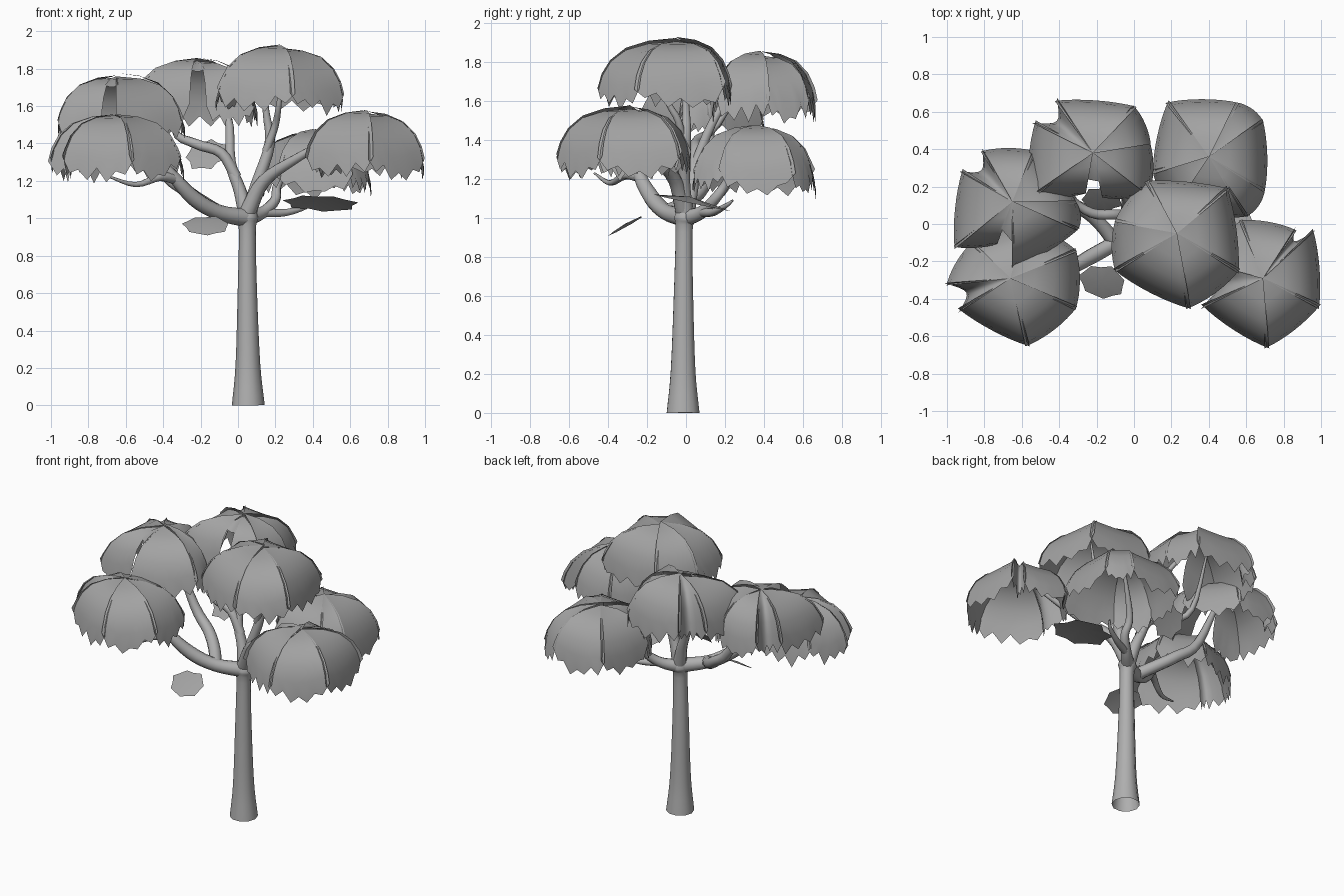
import bpy, math, random
from mathutils import Vector
random.seed(4)


def grey(name, v):
    m = bpy.data.materials.new(name)
    m.diffuse_color = (v, v, v, 1)
    return m


BARK, LEAF = grey("bark", 0.43), grey("leaf", 0.37)


def mesh_object(name, verts, faces, mat):
    me = bpy.data.meshes.new(name)
    me.from_pydata(verts, [], faces)
    me.materials.append(mat)
    me.update()
    ob = bpy.data.objects.new(name, me)
    bpy.context.collection.objects.link(ob)
    for p in me.polygons:
        p.use_smooth = True
    return ob


def limb(name, path, sides=10, steps=4):
    """Tapered open tube through (x, y, z, radius) points, smoothly interpolated."""
    p = [Vector(q) for q in path]
    p = [2 * p[0] - p[1]] + p + [2 * p[-1] - p[-2]]
    pts = []
    for i in range(1, len(p) - 2):
        a, b, c, d = p[i - 1:i + 3]
        for s in range(steps):
            t = s / steps
            pts.append(0.5 * (2 * b + (c - a) * t + (2 * a - 5 * b + 4 * c - d) * t * t
                              + (3 * b - a - 3 * c + d) * t ** 3))
    pts.append(p[-2])
    verts, faces = [], []
    side = Vector((1, 0.02, 0))
    for i, q in enumerate(pts):
        tan = (pts[min(i + 1, len(pts) - 1)] - pts[max(i - 1, 0)]).to_3d().normalized()
        side = (side - tan * side.dot(tan)).normalized()
        up = tan.cross(side)
        for k in range(sides):
            a = 2 * math.pi * k / sides
            verts.append(q.to_3d() + (side * math.cos(a) + up * math.sin(a)) * max(q[3], 0.004))
    for i in range(len(pts) - 1):
        for k in range(sides):
            k2 = (k + 1) % sides
            faces.append((i * sides + k, i * sides + k2, (i + 1) * sides + k2, (i + 1) * sides + k))
    return mesh_object(name, verts, faces, BARK)


# dome section: fraction of radius, drop below apex
SECTION = [(0.0, 0.0), (0.35, 0.014), (0.64, 0.055), (0.84, 0.13), (0.95, 0.215), (1.0, 0.295)]
FOLD, GAP = "fold", "gap"


def canopy(name, apex, outline):
    """Open dome of leaf panels; FOLD insets the next panel, GAP leaves its rim open."""
    ax, ay, az = apex
    pts = [p for p in outline if not isinstance(p, str)]
    kinds = [outline[(i + 1) % len(outline)] for i, p in enumerate(outline) if not isinstance(p, str)]
    verts, faces = [], []
    n = 8
    for a, b, kind in zip(pts, pts[1:] + pts[:1], kinds):
        lift = random.uniform(-0.008, 0.02)
        m = 3 if kind == GAP else len(SECTION)
        swell = {FOLD: -0.9, GAP: 0.0}.get(kind, 0.24)
        base = len(verts)
        for j in range(n + 1):
            t = -0.04 + 1.08 * j / n
            bulge = 1 + swell * t * (1 - t)
            dx = (a[0] + (b[0] - a[0]) * t - ax) * bulge
            dy = (a[1] + (b[1] - a[1]) * t - ay) * bulge
            jag = (0.03 if j % 2 else -0.015) + random.uniform(-0.02, 0.025)
            depth = 0.86 + 0.8 * t * (1 - t)
            for i, (r, drop) in enumerate(SECTION[:m]):
                d = drop * depth + (jag if i == len(SECTION) - 1 else 0)
                verts.append((ax + dx * r, ay + dy * r, az - d + lift * (1 - 0.5 * r)))
        for j in range(n):
            for i in range(m - 1):
                q = base + j * m + i
                faces.append((q, q + 1, q + m + 1, q + m))
    return mesh_object(name, verts, faces, LEAF)


def leaf(name, centre, along, across, crown=0.012):
    """Single loose leaf card with a ragged outline."""
    c, u, v = Vector(centre), Vector(along), Vector(across)
    ring = []
    for k in range(14):
        a = 2 * math.pi * k / 14
        r = random.uniform(1.0, 1.12) if k % 2 else random.uniform(0.8, 0.95)
        ring.append(c + (u * math.cos(a) + v * math.sin(a)) * r)
    return mesh_object(name, [c + Vector((0, 0, crown))] + ring,
                       [(0, k + 1, (k + 1) % 14 + 1) for k in range(14)], LEAF)


# trunk
limb("trunk", [(0.055, -0.015, 0, 0.088), (0.053, -0.015, 0.22, 0.066), (0.05, -0.013, 0.6, 0.052),
               (0.05, -0.01, 0.93, 0.045), (0.05, -0.005, 1.0, 0.058), (0.05, 0, 1.06, 0.035)])

# branches
limb("branch_front_left", [(0.06, 0, 1.0, 0.05), (-0.1, -0.1, 1.03, 0.042), (-0.24, -0.18, 1.11, 0.042),
                           (-0.38, -0.25, 1.26, 0.03), (-0.64, -0.28, 1.52, 0.01)])
limb("twig_front_left", [(-0.33, -0.23, 1.21, 0.03), (-0.42, -0.31, 1.22, 0.022),
                         (-0.55, -0.39, 1.18, 0.014), (-0.71, -0.47, 1.23, 0.005)])
limb("branch_left", [(-0.1, -0.1, 1.03, 0.04), (-0.18, 0.0, 1.08, 0.038), (-0.28, 0.08, 1.15, 0.036),
                     (-0.42, 0.12, 1.28, 0.03), (-0.62, 0.12, 1.72, 0.01)])
limb("branch_back", [(0.05, 0, 1.0, 0.045), (0.01, 0.03, 1.15, 0.034), (-0.04, 0.06, 1.3, 0.028),
                     (-0.055, 0.17, 1.55, 0.02), (-0.18, 0.38, 1.8, 0.008)])
limb("branch_back_left", [(-0.01, 0.04, 1.22, 0.03), (-0.09, 0.05, 1.35, 0.028), (-0.23, 0.06, 1.4, 0.026),
                          (-0.34, 0.16, 1.48, 0.018), (-0.3, 0.36, 1.8, 0.006)])
limb("branch_centre", [(0.05, 0, 1.0, 0.045), (0.1, -0.01, 1.18, 0.033), (0.17, 0.0, 1.4, 0.028),
                       (0.15, 0.0, 1.57, 0.018), (0.13, -0.02, 1.85, 0.006)])
limb("twig_centre", [(0.15, -0.01, 1.36, 0.022), (0.2, -0.04, 1.5, 0.019),
                     (0.22, -0.1, 1.62, 0.014), (0.25, -0.12, 1.86, 0.006)])
limb("branch_right", [(0.05, -0.01, 1.03, 0.045), (0.14, -0.06, 1.2, 0.036), (0.33, -0.17, 1.33, 0.024),
                      (0.66, -0.28, 1.52, 0.008)])
limb("branch_back_right", [(0.05, 0, 1.0, 0.045), (0.13, 0.08, 1.03, 0.033), (0.2, 0.15, 1.1, 0.027),
                           (0.22, 0.22, 1.2, 0.022), (0.38, 0.35, 1.44, 0.008)])
limb("twig_back_right", [(0.13, 0.08, 1.03, 0.026), (0.25, 0.14, 1.03, 0.02),
                         (0.36, 0.2, 1.06, 0.013), (0.4, 0.24, 1.09, 0.006)])

# leaf canopies, outlines traced in plan
canopy("canopy_front_left", (-0.66, -0.29, 1.55),
       [(-0.31, -0.14), (-0.31, -0.45), (-0.57, -0.65), (-0.93, -0.46), FOLD,
        (-1.0, -0.32), (-0.87, -0.1), (-0.58, 0.0)])
canopy("canopy_left", (-0.65, 0.12, 1.76),
       [(-0.31, 0.12), (-0.53, 0.39), (-0.81, 0.39), FOLD, (-0.92, 0.28),
        (-0.96, -0.12), (-0.74, -0.11), GAP, (-0.64, -0.23), (-0.3, -0.03)])
canopy("canopy_back", (-0.22, 0.38, 1.84),
       [(-0.16, 0.14), (0.08, 0.16), (0.09, 0.42), (0.0, 0.63), (-0.41, 0.66), FOLD,
        (-0.53, 0.54), (-0.56, 0.14), (-0.27, 0.16), GAP])
canopy("canopy_centre", (0.23, -0.05, 1.91),
       [(0.56, -0.25), (0.5, 0.19), (0.07, 0.23), (-0.1, 0.02), (-0.1, -0.25), (0.29, -0.45)])
canopy("canopy_back_right", (0.4, 0.36, 1.46),
       [(0.7, 0.18), (0.69, 0.55), (0.55, 0.65), (0.18, 0.65), (0.1, 0.28), (0.22, 0.07), (0.6, 0.04)])
canopy("canopy_right", (0.69, -0.29, 1.56),
       [(0.99, -0.44), (0.96, -0.04), FOLD, (0.86, -0.03), (0.57, 0.02), (0.4, -0.22), FOLD,
        (0.37, -0.44), (0.71, -0.66)])

# loose leaves
leaf("leaf_right", (0.44, 0.02, 1.08), (0.19, 0.06, -0.015), (-0.03, 0.19, -0.04), 0.03)
leaf("leaf_low_left", (-0.17, -0.31, 0.96), (0.12, -0.03, -0.01), (0.02, 0.085, 0.05))
leaf("leaf_back_left", (-0.17, 0.13, 1.34), (0.11, 0.0, 0.015), (0.0, 0.07, 0.075))
